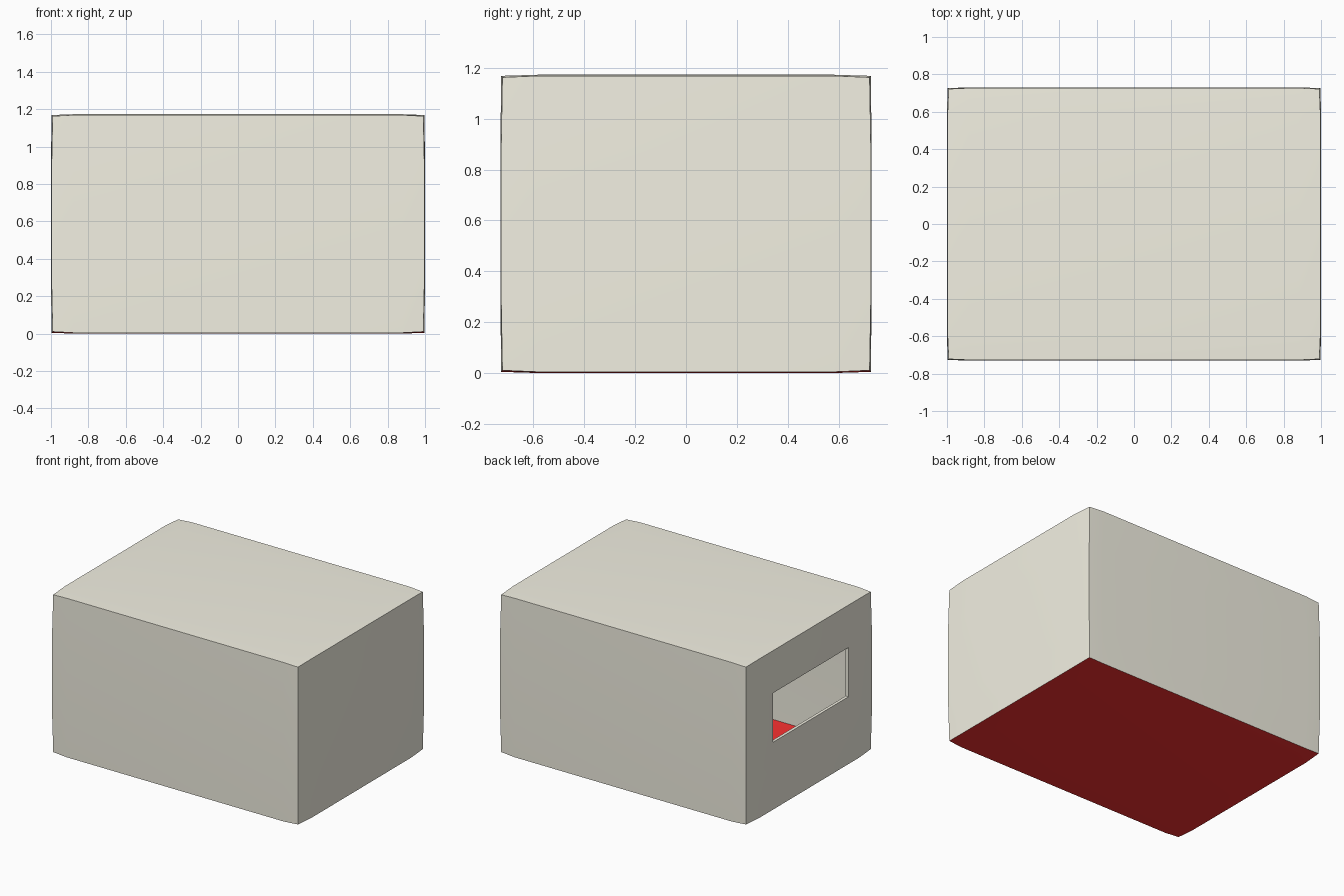
import bpy, bmesh
from mathutils import Vector

if "Cube" in bpy.data.objects:
    bpy.data.objects.remove(bpy.data.objects["Cube"])

# Half sizes at the corners, along the box edges, where the bulge starts,
# and at the bulged face centres
CORNER = (0.991, 0.722, 0.576)
EDGE = (0.997, 0.727, 0.582)
FLAT = (0.88, 0.58, 0.29)
FACE = (1.0, 0.73, 0.5865)
MID_Z = FACE[2]
WALL = 0.022


def add_panel(bm, axis, side):
    """One slightly cushioned side of the box as a 3 x 3 grid."""
    u, v = [a for a in range(3) if a != axis]
    grid = []
    for i in range(4):
        row = []
        for j in range(4):
            inner_u, inner_v = i in (1, 2), j in (1, 2)
            level = (CORNER, EDGE, FACE)[inner_u + inner_v]
            co = Vector((0, 0, MID_Z))
            co[axis] += side * level[axis]
            co[u] += (1 if i > 1 else -1) * (FLAT if inner_u else level)[u]
            co[v] += (1 if j > 1 else -1) * (FLAT if inner_v else level)[v]
            row.append(bm.verts.new(co))
        grid.append(row)
    for i in range(3):
        for j in range(3):
            f = bm.faces.new((grid[i][j], grid[i + 1][j],
                              grid[i + 1][j + 1], grid[i][j + 1]))
            f.material_index = 1 if axis == 2 and side < 0 else 0


# Box shell with red floor
bm = bmesh.new()
for axis in range(3):
    for side in (-1, 1):
        add_panel(bm, axis, side)
bmesh.ops.remove_doubles(bm, verts=bm.verts, dist=0.0005)
bmesh.ops.recalc_face_normals(bm, faces=bm.faces)
mesh = bpy.data.meshes.new("box_shell")
bm.to_mesh(mesh)
bm.free()
box = bpy.data.objects.new("box_shell", mesh)
bpy.context.collection.objects.link(box)

for name, color in (("cream_wall", (0.9, 0.88, 0.77, 1)),
                    ("red_floor", (0.95, 0.03, 0.03, 1))):
    mat = bpy.data.materials.new(name)
    mat.diffuse_color = color
    mat.use_nodes = True
    mat.node_tree.nodes["Principled BSDF"].inputs["Base Color"].default_value = mat.diffuse_color
    mesh.materials.append(mat)

# Window cutter in the left wall
bpy.ops.mesh.primitive_cube_add(size=1, location=(-1, -0.013, 0.68))
cutter = bpy.context.object
cutter.name = "window_cutter"
cutter.scale = (0.3, 0.875, 0.36)
cutter.hide_render = True
cutter.data.materials.append(mesh.materials[0])

# Wall thickness, then the opening
solid = box.modifiers.new("thickness", 'SOLIDIFY')
solid.thickness = WALL
solid.offset = -1
solid.use_even_offset = True
cut = box.modifiers.new("window", 'BOOLEAN')
cut.operation = 'DIFFERENCE'
cut.solver = 'EXACT'
cut.object = cutter

bpy.ops.object.select_all(action='DESELECT')
box.select_set(True)
bpy.context.view_layer.objects.active = box
for name in ("thickness", "window"):
    bpy.ops.object.modifier_apply(modifier=name)
bpy.data.objects.remove(cutter)
bpy.ops.object.shade_smooth_by_angle(angle=0.52)
